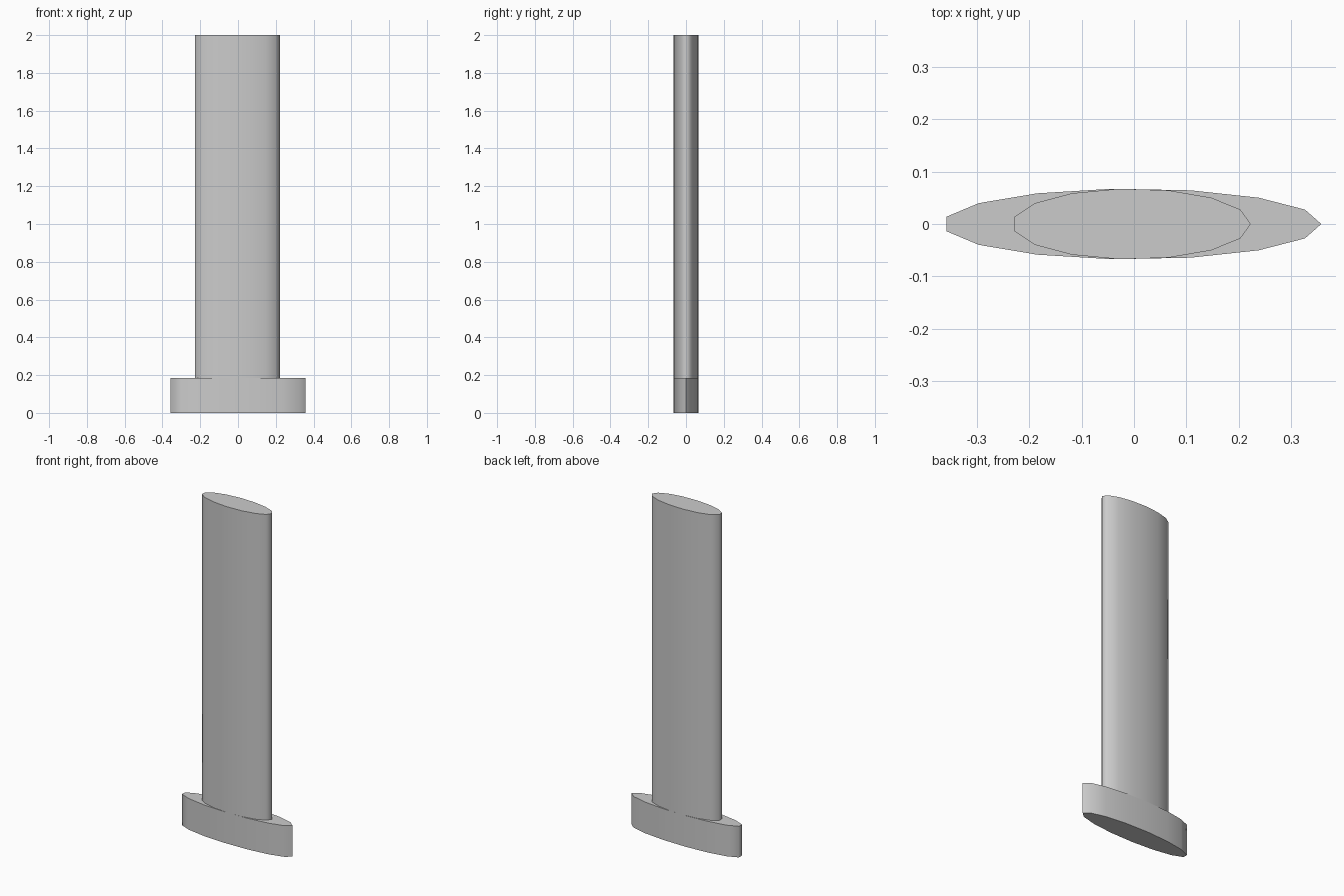
import bpy, math

if "Cube" in bpy.data.objects:
    bpy.data.objects.remove(bpy.data.objects["Cube"])


def oval_prism(name, rx, ry, cx, z0, z1, sides=15):
    """Upright oval column with a vertex on +x and a flat on -x."""
    pts = [(cx + rx * math.cos(2 * math.pi * i / sides),
            ry * math.sin(2 * math.pi * i / sides)) for i in range(sides)]
    verts = [(x, y, z) for z in (z0, z1) for x, y in pts]
    faces = [tuple(reversed(range(sides))), tuple(range(sides, 2 * sides))]
    for i in range(sides):
        j = (i + 1) % sides
        faces.append((i, j, sides + j, sides + i))
    mesh = bpy.data.meshes.new(name)
    mesh.from_pydata(verts, [], faces)
    obj = bpy.data.objects.new(name, mesh)
    bpy.context.collection.objects.link(obj)
    # Smooth sides; cap rims and the pointed tip of the plinth stay sharp
    bpy.ops.object.select_all(action='DESELECT')
    obj.select_set(True)
    bpy.context.view_layer.objects.active = obj
    bpy.ops.object.shade_smooth_by_angle(angle=math.radians(80))
    return obj


# Low wide plinth
oval_prism("plinth", 0.361, 0.0675, -0.004, 0.0, 0.185)
# Tall narrow shaft
oval_prism("shaft", 0.2275, 0.0675, -0.005, 0.185, 2.0)
